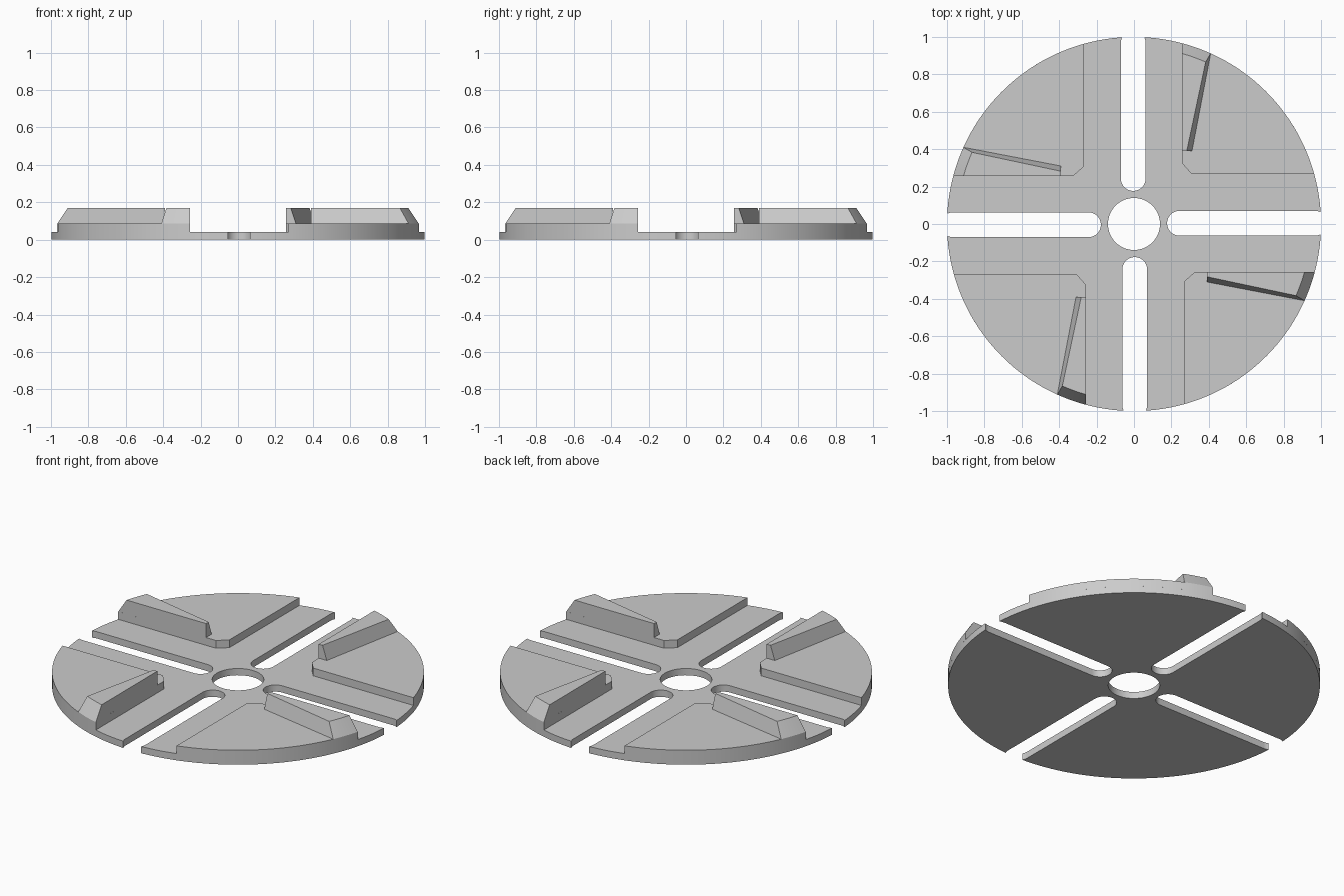
import bpy, bmesh
from math import atan2, cos, sin, pi, radians
from mathutils import Matrix

cube = bpy.data.objects.get("Cube")
if cube:
    bpy.data.objects.remove(cube, do_unlink=True)

BASE_Z, PAD_Z, RIDGE_Z = 0.04, 0.086, 0.169

grey = bpy.data.materials.new("plain grey")
grey.use_nodes = True
grey.diffuse_color = (0.6, 0.6, 0.6, 1)
grey.node_tree.nodes["Principled BSDF"].inputs["Base Color"].default_value = (0.6, 0.6, 0.6, 1)


def arc(r, a0, a1, n, cx=0.0, cy=0.0):
    """Points along an arc from angle a0 to a1, ends included."""
    return [(cx + r * cos(a0 + (a1 - a0) * i / n), cy + r * sin(a0 + (a1 - a0) * i / n))
            for i in range(n + 1)]


def loft(name, low, high, z0, z1, turn=0):
    """Closed solid between two outlines of equal length, turned about z."""
    bm = bmesh.new()
    a = [bm.verts.new((x, y, z0)) for x, y in low]
    b = [bm.verts.new((x, y, z1)) for x, y in high]
    bm.faces.new(a[::-1])
    bm.faces.new(b)
    for i in range(len(a)):
        j = (i + 1) % len(a)
        bm.faces.new((a[i], a[j], b[j], b[i]))
    bmesh.ops.recalc_face_normals(bm, faces=bm.faces)
    bm.transform(Matrix.Rotation(turn * pi / 2, 4, 'Z'))
    mesh = bpy.data.meshes.new(name)
    bm.to_mesh(mesh)
    bm.free()
    mesh.materials.append(grey)
    ob = bpy.data.objects.new(name, mesh)
    bpy.context.collection.objects.link(ob)
    return ob


def smooth(ob):
    bpy.ops.object.select_all(action='DESELECT')
    ob.select_set(True)
    bpy.context.view_layer.objects.active = ob
    bpy.ops.object.shade_smooth_by_angle(angle=radians(25))


# Base disc
circle = arc(1, 0, 2 * pi, 160)[:-1]
disc = loft("base_disc", circle, circle, 0, BASE_Z)

# Centre hole and four rounded slots, cut from the disc
hole = arc(0.139, 0, 2 * pi, 48)[:-1]
slot = (arc(0.066, pi / 2, 3 * pi / 2, 20, 0.243, 0.004)
        + arc(0.066, -pi / 2, pi / 2, 20, 0.968, 0.004))
cutters = [loft("hole_cutter", hole, hole, -0.1, 0.2)]
cutters += [loft(f"slot_cutter_{k + 1}", slot, slot, -0.1, 0.2, k) for k in range(4)]
for cutter in cutters:
    cutter.hide_render = True
    cutter.hide_set(True)
    mod = disc.modifiers.new(cutter.name, 'BOOLEAN')
    mod.object = cutter
    mod.solver = 'EXACT'
bpy.context.view_layer.update()
cut_mesh = bpy.data.meshes.new_from_object(disc.evaluated_get(bpy.context.evaluated_depsgraph_get()))
disc.modifiers.clear()
disc.data = cut_mesh
for cutter in cutters:
    bpy.data.objects.remove(cutter, do_unlink=True)
smooth(disc)

# Raised quarter pad with a chamfered inner corner
IN_X, IN_Y = 0.257, 0.27
pad = [(IN_X, 0.325), (0.305, IN_Y)] + arc(
    1, atan2(IN_Y, (1 - IN_Y ** 2) ** 0.5), atan2((1 - IN_X ** 2) ** 0.5, IN_X), 40)

# Tapering ridge: upright inner side, sloped outer side and rim
ridge_low = [(IN_X, 0.39), (0.31, 0.39)] + arc(1, atan2(0.912, 0.41), atan2(0.966, IN_X), 8)
ridge_high = [(IN_X, 0.39), (0.282, 0.39)] + arc(0.947, atan2(0.866, 0.383), atan2(0.912, IN_X), 8)

for k in range(4):
    smooth(loft(f"raised_pad_{k + 1}", pad, pad, BASE_Z, PAD_Z, k))
    smooth(loft(f"ridge_{k + 1}", ridge_low, ridge_high, PAD_Z, RIDGE_Z, k))
